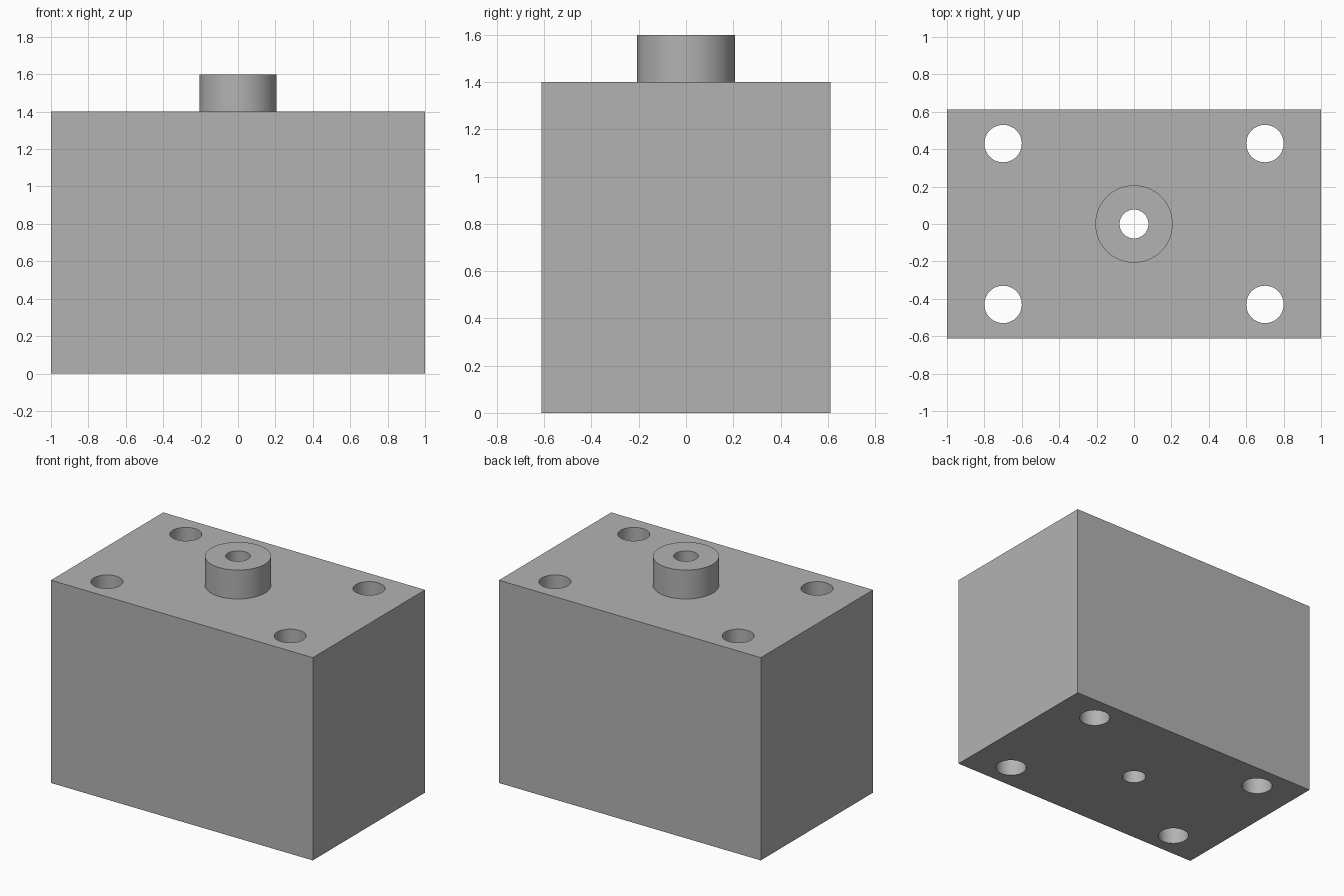
import bpy
import math

default = bpy.data.objects.get("Cube")
if default:
    bpy.data.objects.remove(default, do_unlink=True)

WIDTH, DEPTH, HEIGHT, TOP = 2.0, 1.225, 1.4, 1.6
BOSS_RADIUS, BORE_RADIUS, BOLT_RADIUS = 0.207, 0.077, 0.1
BOLT_X, BOLT_Y = 0.7, 0.43

grey = bpy.data.materials.new("plain grey")
grey.use_nodes = True
colour = (0.45, 0.45, 0.45, 1)
grey.diffuse_color = colour
grey.node_tree.nodes["Principled BSDF"].inputs["Base Color"].default_value = colour


def cylinder(name, radius, bottom, top, x=0, y=0):
    bpy.ops.mesh.primitive_cylinder_add(
        vertices=64, radius=radius, depth=top - bottom,
        location=(x, y, (bottom + top) / 2))
    obj = bpy.context.object
    obj.name = name
    obj.data.materials.append(grey)
    return obj


def combine(target, tool, operation):
    tool.hide_render = True
    mod = target.modifiers.new(operation.title(), "BOOLEAN")
    mod.operation, mod.solver, mod.object = operation, "EXACT", tool
    bpy.context.view_layer.objects.active = target
    bpy.ops.object.modifier_apply(modifier=mod.name)
    bpy.data.objects.remove(tool, do_unlink=True)


# Rectangular block
bpy.ops.mesh.primitive_cube_add(size=1, location=(0, 0, HEIGHT / 2))
block = bpy.context.object
block.name = "block_with_boss"
block.scale = (WIDTH, DEPTH, HEIGHT)
bpy.ops.object.transform_apply(location=True, rotation=False, scale=True)
block.data.materials.append(grey)

# Round boss on top, sunk into the block so they form one solid
combine(block, cylinder("boss", BOSS_RADIUS, HEIGHT / 2, TOP), "UNION")

# Central bore and four corner bolt holes, all right through
combine(block, cylinder("bore_cutter", BORE_RADIUS, -0.1, TOP + 0.1), "DIFFERENCE")
for x in (-BOLT_X, BOLT_X):
    for y in (-BOLT_Y, BOLT_Y):
        hole = cylinder("bolt_cutter", BOLT_RADIUS, -0.1, TOP + 0.1, x, y)
        combine(block, hole, "DIFFERENCE")

# Smooth round walls with sharp rims
bpy.ops.object.select_all(action="DESELECT")
block.select_set(True)
bpy.context.view_layer.objects.active = block
bpy.ops.object.shade_smooth_by_angle(angle=math.radians(30))
